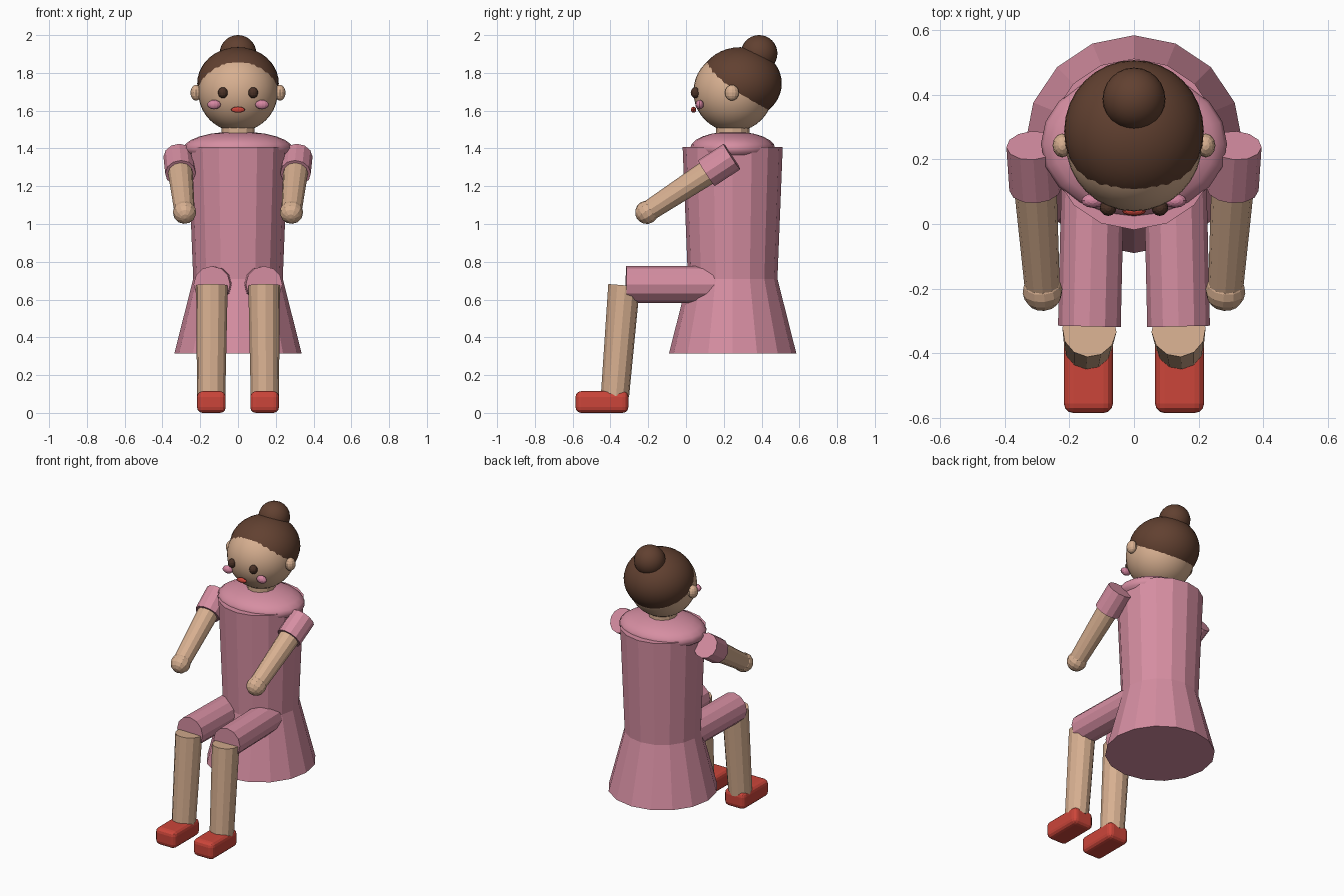
import bpy, bmesh, math
from mathutils import Vector, Matrix

cube = bpy.data.objects.get("Cube")
if cube:
    bpy.data.objects.remove(cube, do_unlink=True)


def material(name, rgb):
    m = bpy.data.materials.new(name)
    m.use_nodes = True
    m.diffuse_color = (*rgb, 1)
    bsdf = next(n for n in m.node_tree.nodes if n.type == 'BSDF_PRINCIPLED')
    bsdf.inputs["Base Color"].default_value = (*rgb, 1)
    return m


PINK = material("dress pink", (0.67, 0.27, 0.36))
SKIN = material("skin", (0.68, 0.43, 0.28))
HAIR = material("hair brown", (0.12, 0.052, 0.03))
EYE = material("eye dark brown", (0.07, 0.032, 0.02))
BLUSH = material("cheek pink", (0.67, 0.24, 0.36))
RED = material("shoe red", (0.60, 0.06, 0.042))


def finish(name, bm, mat, smooth=False):
    bmesh.ops.recalc_face_normals(bm, faces=bm.faces)
    for f in bm.faces:
        f.smooth = smooth
    me = bpy.data.meshes.new(name)
    bm.to_mesh(me)
    bm.free()
    me.materials.append(mat)
    ob = bpy.data.objects.new(name, me)
    bpy.context.collection.objects.link(ob)
    return ob


def ellipsoid(name, centre, radii, mat, segs=12, rings=8, smooth=False, axis=(0, 0, 1)):
    bm = bmesh.new()
    bmesh.ops.create_uvsphere(bm, u_segments=segs, v_segments=rings, radius=1)
    turn = Vector((0, 0, 1)).rotation_difference(Vector(axis)).to_matrix().to_4x4()
    bm.transform(Matrix.Translation(centre) @ turn @ Matrix.Diagonal((*radii, 1)))
    return finish(name, bm, mat, smooth)


def limb(name, a, b, r1, r2, mat, sides=12):
    """Tapered closed cylinder from a (radius r1) to b (radius r2)."""
    a, b = Vector(a), Vector(b)
    bm = bmesh.new()
    bmesh.ops.create_cone(bm, cap_ends=True, segments=sides, radius1=r1,
                          radius2=r2, depth=(b - a).length)
    turn = (b - a).to_track_quat('Z', 'Y').to_matrix().to_4x4()
    bm.transform(Matrix.Translation((a + b) / 2) @ turn)
    return finish(name, bm, mat)


def lathe(name, profile, y, mat, sides=16):
    """Closed solid of revolution from (radius, z) points."""
    bm = bmesh.new()
    rings = [[bm.verts.new((r * math.sin(math.tau * i / sides),
                            y + r * math.cos(math.tau * i / sides), z))
              for i in range(sides)] for r, z in profile]
    for lo, hi in zip(rings, rings[1:]):
        for i in range(sides):
            j = (i + 1) % sides
            bm.faces.new((lo[i], lo[j], hi[j], hi[i]))
    bm.faces.new(rings[0])
    bm.faces.new(rings[-1])
    return finish(name, bm, mat)


# Dress: flared skirt and upright bodice, with a rounded shoulder yoke
Y = 0.247
lathe("dress", [(0.337, 0.315), (0.237, 0.71), (0.265, 1.408)], Y, PINK)
ellipsoid("shoulder_yoke", (0, Y, 1.40), (0.288, 0.225, 0.09), PINK, 20, 12, True)

# Head, hair and bun
limb("neck", (0, Y, 1.40), (0, Y, 1.56), 0.088, 0.088, SKIN)
ellipsoid("head", (0, 0.25, 1.70), (0.211,) * 3, SKIN, 32, 20, True)
ellipsoid("hair", (0, 0.287, 1.744), (0.216, 0.220, 0.192), HAIR, 32, 20, True)
ellipsoid("hair_bun", (0, 0.387, 1.903), (0.097,) * 3, HAIR, 24, 16, True)
ellipsoid("mouth", (0, 0.04, 1.605), (0.037, 0.014, 0.016), RED)

# Paired parts
for side, s in (("left", 1), ("right", -1)):
    # Face details
    ellipsoid(side + "_ear", (s * 0.222, 0.243, 1.695), (0.030, 0.037, 0.042), SKIN)
    ellipsoid(side + "_eye", (s * 0.080, 0.050, 1.695), (0.026, 0.025, 0.029), EYE)
    ellipsoid(side + "_cheek", (s * 0.127, 0.072, 1.632), (0.036, 0.022, 0.025), BLUSH)

    # Arm reaching forward, with a short sleeve and round hand
    shoulder = Vector((s * 0.314, 0.243, 1.357))
    hand = Vector((s * 0.283, -0.208, 1.062))
    limb(side + "_sleeve", shoulder, shoulder.lerp(hand, 0.298), 0.081, 0.081, PINK)
    limb(side + "_arm", shoulder.lerp(hand, 0.05), hand, 0.070, 0.054, SKIN)
    ellipsoid(side + "_hand", hand, (0.062,) * 3, SKIN, 12, 8, axis=hand - shoulder)

    # Seated leg: thigh forward, shin down
    limb(side + "_thigh", (s * 0.125, 0.24, 0.68), (s * 0.138, -0.317, 0.68),
         0.097, 0.097, PINK)
    limb(side + "_shin", (s * 0.138, -0.328, 0.675), (s * 0.142, -0.376, 0.09),
         0.084, 0.075, SKIN)

    # Shoe: rounded block
    bm = bmesh.new()
    bmesh.ops.create_cube(bm, size=1)
    bm.transform(Matrix.Translation((s * 0.141, -0.445, 0.0575))
                 @ Matrix.Diagonal((0.152, 0.28, 0.115, 1)))
    bmesh.ops.bevel(bm, geom=bm.edges[:], offset=0.03, segments=3,
                    profile=0.5, affect='EDGES')
    finish(side + "_shoe", bm, RED)
